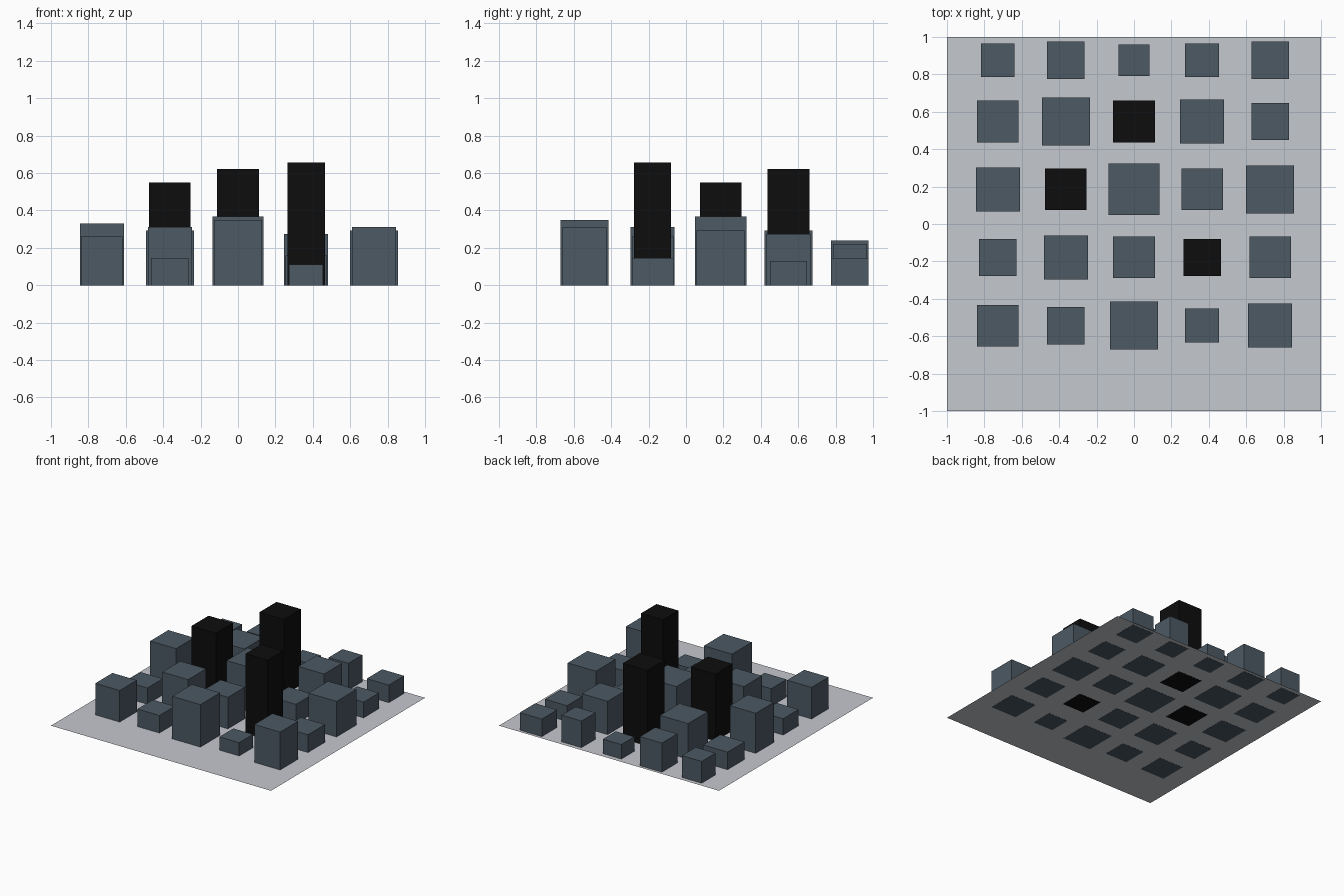
import bpy

if "Cube" in bpy.data.objects:
    bpy.data.objects.remove(bpy.data.objects["Cube"])


def material(name, rgb):
    m = bpy.data.materials.new(name)
    m.diffuse_color = (*rgb, 1)
    m.use_nodes = True
    m.node_tree.nodes["Principled BSDF"].inputs["Base Color"].default_value = m.diffuse_color
    return m


SLATE = material("slate", (0.072, 0.100, 0.125))
BLACK = material("black", (0.004, 0.004, 0.004))
PAVING = material("paving", (0.56, 0.58, 0.62))


def block(name, x, y, width, height, mat):
    bpy.ops.mesh.primitive_cube_add(size=1, location=(x, y, height / 2))
    o = bpy.context.object
    o.name = name
    o.scale = (width, width, height)
    bpy.ops.object.transform_apply(location=False, rotation=False, scale=True)
    o.data.materials.append(mat)


# Ground sheet, a hair above the block undersides so footprints show from below
bpy.ops.mesh.primitive_plane_add(size=2, location=(0, 0, 0.001))
ground = bpy.context.object
ground.name = "ground_sheet"
ground.data.materials.append(PAVING)

# City blocks: row y, then (width, height) from left to right
STEP = 0.364
rows = [
    (-0.543, [(.222, .26), (.20, .145), (.256, .35), (.18, .11), (.235, .312)]),
    (-0.179, [(.20, .135), (.235, .312), (.222, .26), (.20, .655), (.222, .147)]),
    (0.185, [(.235, .33), (.222, .55), (.275, .367), (.222, .16), (.256, .293)]),
    (0.548, [(.222, .145), (.256, .293), (.222, .622), (.235, .275), (.20, .13)]),
    (0.875, [(.18, .18), (.20, .24), (.168, .12), (.18, .22), (.20, .145)]),
]
for r, (y, blocks) in enumerate(rows):
    for c, (width, height) in enumerate(blocks):
        tower = height > 0.5
        name = f"{'tower' if tower else 'building'}_{r + 1}_{c + 1}"
        block(name, (c - 2) * STEP, y, width, height, BLACK if tower else SLATE)
